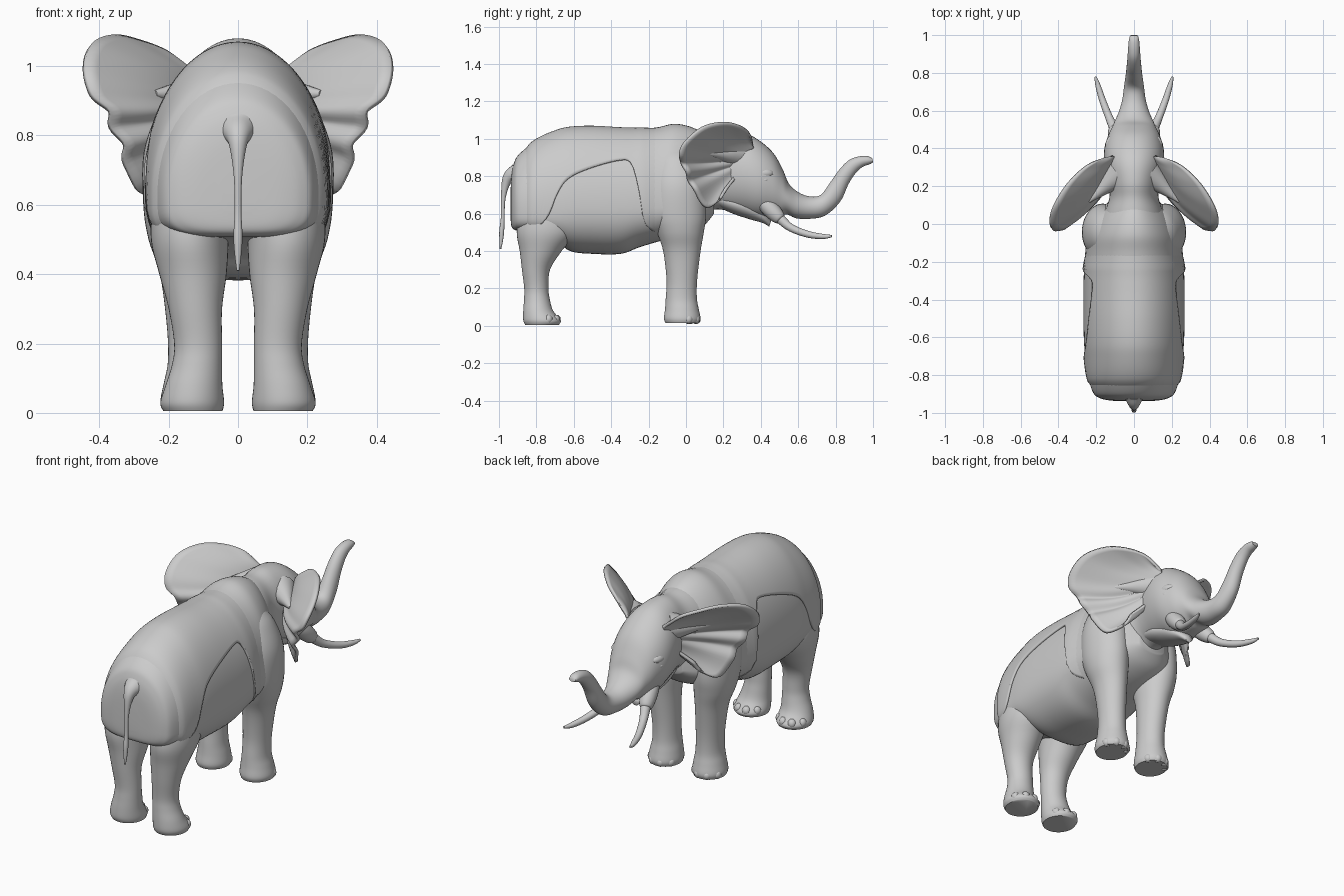
import bpy, bmesh
from math import sin, cos, pi, asin, radians
from mathutils import Vector

SEG = 40


def spline(rows, n):
    """Catmull-Rom resample of rows of numbers, n steps per span."""
    rows = [Vector(r) for r in rows]
    p = [rows[0]] + rows + [rows[-1]]
    out = []
    for i in range(1, len(p) - 2):
        a, b, c, d = p[i - 1:i + 3]
        for k in range(n):
            t = k / n
            out.append(b + (c - a) * (0.5 * t) + (a * 2 - b * 5 + c * 4 - d) * (0.5 * t * t)
                       + (b * 3 - a - c * 3 + d) * (0.5 * t ** 3))
    return out + [rows[-1]]


def loft(name, rings, closed=True, mirror=False, thick=0):
    bm = bmesh.new()
    vs = [[bm.verts.new(p) for p in r] for r in rings]
    m = len(vs[0])
    for a, b in zip(vs, vs[1:]):
        for i in range(m if closed else m - 1):
            j = (i + 1) % m
            bm.faces.new((a[i], a[j], b[j], b[i]))
    if closed:
        bm.faces.new(vs[0][::-1])
        bm.faces.new(vs[-1])
    bmesh.ops.recalc_face_normals(bm, faces=bm.faces)
    me = bpy.data.meshes.new(name)
    bm.to_mesh(me)
    bm.free()
    ob = bpy.data.objects.new(name, me)
    bpy.context.collection.objects.link(ob)
    if thick:
        s = ob.modifiers.new("thickness", 'SOLIDIFY')
        s.thickness, s.offset = thick, 0
    if mirror:
        ob.modifiers.new("mirror", 'MIRROR')
    bpy.ops.object.select_all(action='DESELECT')
    ob.select_set(True)
    bpy.context.view_layer.objects.active = ob
    bpy.ops.object.shade_smooth_by_angle(angle=radians(60))
    return ob


def span_loft(name, rows):
    """Rows: top y, top z, bottom y, bottom z, half width."""
    rings = []
    for ty, tz, by, bz, w in spline(rows, 5):
        rings.append([(w * cos(a), (ty + by) / 2 + (ty - by) / 2 * sin(a),
                       (tz + bz) / 2 + (tz - bz) / 2 * sin(a))
                      for a in (2 * pi * i / SEG for i in range(SEG))])
    return loft(name, rings)


def tube(name, rows, mirror=False):
    """Rows: x, y, z, radius."""
    pts = spline(rows, 5)
    rings = []
    for i, p in enumerate(pts):
        d = (pts[min(i + 1, len(pts) - 1)] - pts[max(i - 1, 0)]).to_3d().normalized()
        u = d.cross(Vector((1, 0, 0))).normalized()
        v = d.cross(u)
        rings.append([p.to_3d() + (u * cos(a) + v * sin(a)) * p[3]
                      for a in (2 * pi * k / 20 for k in range(20))])
    return loft(name, rings, mirror=mirror)


def ball(name, pos, size):
    x, y, z = pos
    rings = []
    for i in range(1, 12):
        h = -cos(pi * i / 12)
        r = sin(pi * i / 12)
        rings.append([(x + size[0] * r * cos(2 * pi * k / 16), y + size[1] * r * sin(2 * pi * k / 16),
                       z + size[2] * h) for k in range(16)])
    return loft(name, rings, mirror=True)


# Torso: y, top z, bottom z, half width, squareness of the lower half
MID = 0.63
torso = spline([
    (-.938, .70, .58, .05, .7), (-.934, .80, .535, .13, .6), (-.92, .87, .515, .185, .55),
    (-.89, .92, .508, .218, .5), (-.8, .99, .50, .245, .5), (-.7, 1.035, .46, .258, .65),
    (-.62, 1.055, .40, .265, .85), (-.5, 1.06, .385, .268, .9), (-.35, 1.052, .385, .268, .9),
    (-.25, 1.05, .42, .265, .9), (-.15, 1.062, .45, .258, .9), (-.06, 1.08, .47, .25, 1),
    (.03, 1.062, .50, .215, 1), (.10, 1.02, .54, .155, 1), (.15, .94, .60, .08, 1)], 6)


def torso_point(row, a, grow=0.0):
    y, top, bot, w, p = row
    s, c = sin(a), cos(a)
    if s >= 0:
        return Vector(((w + grow) * c, y, MID + (top - MID + grow) * s))
    return Vector(((w + grow) * (1 if c > 0 else -1) * abs(c) ** p, y,
                   MID - (MID - bot + grow) * abs(s) ** p))


loft("torso", [[torso_point(r, 2 * pi * i / 64) for i in range(64)] for r in torso])

# Raised hide over rump and back, with its arched lower edge on the flank
EDGE = spline([(-1, .515), (-.88, .515), (-.8, .53), (-.735, .59), (-.69, .70), (-.63, .785),
               (-.5, .845), (-.34, .885), (-.29, .86), (-.255, .74), (-.215, .54), (-.1, .48)], 5)


def edge_z(y):
    for (a, za), (b, zb) in zip(EDGE, EDGE[1:]):
        if a <= y <= b:
            return za + (zb - za) * (y - a) / (b - a)
    return .515


rings = []
for r in torso:
    if not -.91 < r[0] < -.12:
        continue
    z = edge_z(r[0]) - MID
    if z >= 0:
        start = asin(min(1, z / (r[1] - MID)))
    else:
        start = -asin(min(1, -z / (MID - r[2])) ** (1 / r[4]))
    # the hide sinks into the torso at both ends
    grow = .004 - max(0, .014 * (r[0] + .24) / .1, .04 * (-.83 - r[0]) / .07)
    rings.append([torso_point(r, start + (pi - 2 * start) * i / 48, grow) for i in range(49)])
loft("back_hide", rings, closed=False, thick=.012)

# Neck, head and trunk in one sweep
span_loft("head_and_trunk", [
    (-.06, 1.04, -.06, .60, .18), (.06, 1.04, .06, .60, .155), (.14, 1.035, .14, .62, .13),
    (.22, 1.045, .20, .62, .135),
    (.32, 1.03, .30, .60, .155), (.40, .985, .38, .58, .158), (.47, .92, .45, .58, .14),
    (.52, .83, .50, .585, .117), (.55, .76, .54, .595, .102), (.60, .715, .59, .575, .08),
    (.66, .692, .66, .572, .062), (.72, .70, .745, .59, .052), (.77, .765, .825, .665, .043),
    (.82, .835, .87, .76, .038), (.87, .885, .91, .82, .034), (.92, .905, .945, .85, .031),
    (.97, .908, .98, .863, .027), (.997, .895, 1.0, .873, .02)])
span_loft("lower_jaw", [(.18, .72, .16, .64, .08), (.28, .70, .25, .60, .095),
                        (.36, .67, .34, .57, .085), (.42, .61, .41, .55, .055),
                        (.455, .56, .445, .53, .02)])

# Tusks with sockets, and eyes
tube("tusks", [(.08, .43, .63, .03), (.103, .50, .575, .027), (.13, .56, .525, .021),
               (.165, .65, .49, .018), (.19, .73, .478, .014), (.204, .78, .48, .006)], mirror=True)
tube("tusk_sockets", [(.07, .37, .70, .02), (.082, .42, .655, .042), (.093, .465, .61, .044),
                      (.104, .50, .575, .034), (.108, .51, .565, .02)], mirror=True)
ball("eyes", (.135, .42, .78), (.018, .022, .015))
ball("brows", (.117, .41, .815), (.035, .06, .03))

# Ears: fan from the root line to a ragged outer edge, cupped and rippled
outer = spline([
    (.16, .35, 1.0), (.21, .33, 1.04), (.28, .285, 1.068), (.36, .20, 1.085), (.425, .09, 1.06),
    (.445, 0, .985), (.42, -.035, .915), (.375, -.02, .87), (.365, 0, .82), (.33, .02, .77),
    (.325, .05, .715), (.285, .11, .635), (.225, .17, .665), (.20, .21, .73)], 5)
root_a, root_b = Vector((.11, .36, .96)), Vector((.09, .30, .84))
facing = Vector((.75, .6, .2))
rings = []
for i, p in enumerate(outer):
    f = i / (len(outer) - 1)
    root = root_a.lerp(root_b, f)
    ripple = .009 * sin(f * 44) * min(1, max(0, (f - .3) * 5)) * min(1, (1 - f) * 5)
    rings.append([root.lerp(p, k / 12) + facing * (ripple * (k / 12) * (1 - .4 * k / 12)
                  - .045 * sin(pi * k / 12) * sin(pi * f) ** .7) for k in range(13)])
loft("ears", rings, closed=False, mirror=True, thick=.016)
tube("ear_roots", [(.08, .26, .92, .08), (.13, .22, .92, .055), (.18, .175, .92, .032),
                   (.24, .12, .92, .01)], mirror=True)


# Legs: z, centre x, centre y, half width x, half width y
def leg(name, rows):
    rings = [[(x + rx * cos(a), y + ry * sin(a), z) for a in (2 * pi * i / SEG for i in range(SEG))]
             for z, x, y, rx, ry in spline(rows, 5)]
    loft(name, rings, mirror=True)
    _, x, y, rx, ry = rows[1]
    for i, a in enumerate((25, 65, 105, 145)):
        t = radians(a)
        ball(f"{name}_toe_{i + 1}", (x + rx * .8 * cos(t), y + ry * .8 * sin(t), .035),
             (.023, .023, .025))


leg("front_legs", [
    (.015, .135, -.02, .082, .09), (.04, .135, -.02, .088, .098), (.09, .133, -.022, .08, .09),
    (.15, .132, -.025, .07, .083), (.25, .135, -.022, .07, .082), (.4, .145, -.022, .08, .1),
    (.5, .158, -.03, .1, .125), (.6, .165, -.04, .108, .148), (.75, .16, -.045, .112, .142),
    (.87, .13, -.05, .1, .12), (.93, .105, -.06, .08, .09), (.97, .09, -.07, .04, .04)])
leg("hind_legs", [
    (.005, .13, -.77, .085, .09), (.03, .132, -.77, .092, .1), (.08, .127, -.79, .082, .08),
    (.14, .118, -.797, .072, .069), (.2, .115, -.80, .069, .065), (.3, .123, -.802, .077, .075),
    (.4, .13, -.777, .097, .112), (.5, .139, -.747, .112, .158), (.6, .135, -.745, .108, .145),
    (.72, .13, -.75, .08, .1)])

# Tail
tube("tail", [(0, -.91, .81, .055), (0, -.94, .798, .038), (0, -.962, .765, .024),
              (0, -.977, .68, .012), (0, -.98, .58, .01), (0, -.985, .51, .013),
              (0, -.988, .46, .01), (0, -.992, .41, .004)])
